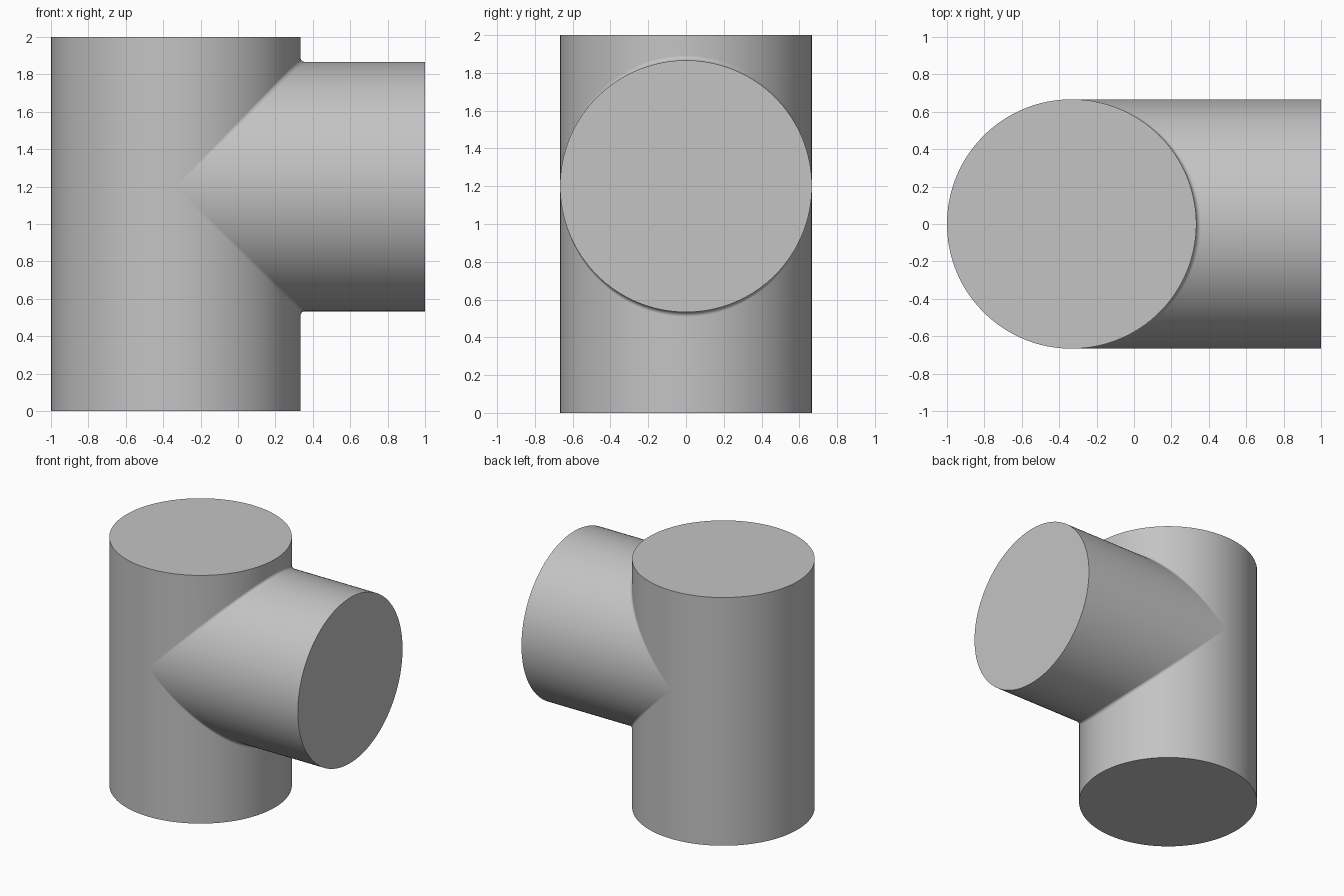
import bpy, bmesh
from math import sin, cos, pi

if "Cube" in bpy.data.objects:
    bpy.data.objects.remove(bpy.data.objects["Cube"], do_unlink=True)

R = 2 / 3            # radius of both pipes
CX, CZ = -1 / 3, 1.2  # where the two axes cross
TOP, BOTTOM, END = 2 - CZ, CZ, 1 - CX
FILLET = 0.025
STEPS, ARC = 64, 6

grey = bpy.data.materials.new("plain grey")
grey.use_nodes = True
colour = (0.55, 0.55, 0.55, 1)
grey.diffuse_color = colour
grey.node_tree.nodes["Principled BSDF"].inputs["Base Color"].default_value = colour

bm = bmesh.new()


def skin(rows):
    """Join rows of points into a quad sheet."""
    verts = [[bm.verts.new((x + CX, y, z + CZ)) for x, y, z in row] for row in rows]
    for a, b in zip(verts, verts[1:]):
        for i in range(len(a) - 1):
            bm.faces.new((a[i], a[i + 1], b[i + 1], b[i]))


def elbow(angle, side, reach):
    """Slice at constant depth: down the upright, round the fillet, along the branch."""
    y, d = R * sin(angle), R * cos(angle)
    f = FILLET * max(cos(angle), 0)
    pts = [(d, y, side * reach)]
    for k in range(ARC + 1):
        t = pi / 2 * k / ARC
        pts.append((d + f * (1 - cos(t)), y, side * (d + f * (1 - sin(t)))))
    return pts + [(END, y, side * d)]


# Branch side: upper and lower elbows
half = [-pi / 2 + pi * i / STEPS for i in range(STEPS + 1)]
for side, reach in ((1, TOP), (-1, BOTTOM)):
    skin([elbow(a, side, reach) for a in half])

# Plain half of the upright
skin([[(-R * cos(a), R * sin(a), z) for z in (TOP, 0, -BOTTOM)] for a in half])

# Weld the seams and close the three ends
bmesh.ops.remove_doubles(bm, verts=bm.verts[:], dist=0.00002)
bmesh.ops.holes_fill(bm, edges=[e for e in bm.edges if e.is_boundary], sides=0)
bmesh.ops.recalc_face_normals(bm, faces=bm.faces[:])

mesh = bpy.data.meshes.new("pipe_tee")
bm.to_mesh(mesh)
bm.free()
mesh.materials.append(grey)
tee = bpy.data.objects.new("pipe_tee", mesh)
bpy.context.collection.objects.link(tee)

# Smooth walls, crisp rims
bpy.ops.object.select_all(action="DESELECT")
tee.select_set(True)
bpy.context.view_layer.objects.active = tee
bpy.ops.object.shade_smooth_by_angle(angle=pi / 6)
weighted = tee.modifiers.new("even_shading", "WEIGHTED_NORMAL")
weighted.keep_sharp = True
